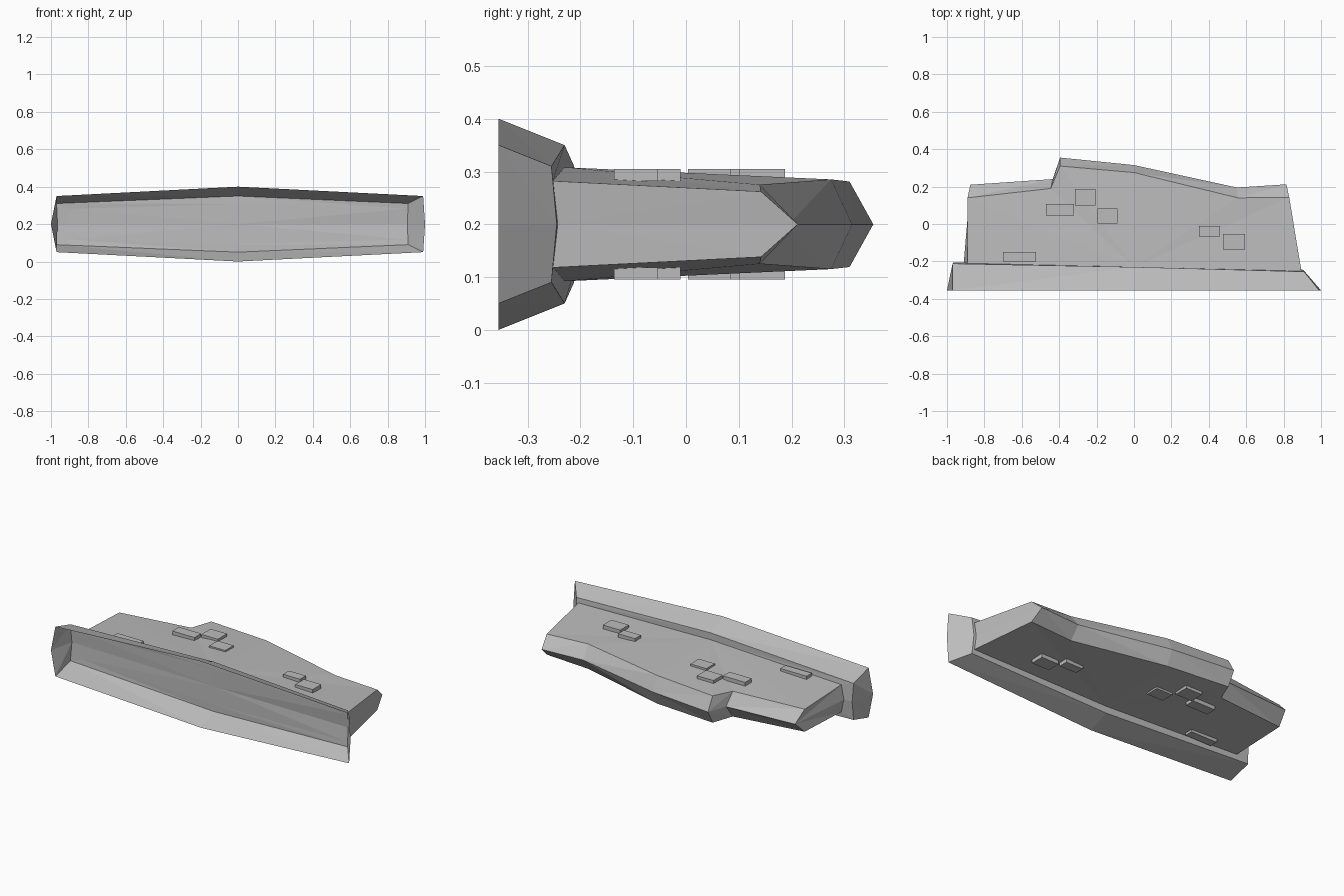
import bpy
import bmesh

cube = bpy.data.objects.get("Cube")
if cube:
    bpy.data.objects.remove(cube, do_unlink=True)

MID = 0.2  # height of the horizontal symmetry plane

grey = bpy.data.materials.new("plain grey")
grey.use_nodes = True
colour = (0.5, 0.5, 0.5, 1)
grey.diffuse_color = colour
grey.node_tree.nodes["Principled BSDF"].inputs["Base Color"].default_value = colour


def finish(bm, name):
    bmesh.ops.remove_doubles(bm, verts=bm.verts, dist=0.0005)
    bmesh.ops.recalc_face_normals(bm, faces=bm.faces)
    mesh = bpy.data.meshes.new(name)
    bm.to_mesh(mesh)
    bm.free()
    mesh.materials.append(grey)
    obj = bpy.data.objects.new(name, mesh)
    bpy.context.collection.objects.link(obj)
    return obj


def flip(p):
    return (p[0], p[1], 2 * MID - p[2])


def ring(bm, upper):
    """Closed ring from its upper half, mirrored below the middle plane."""
    return [bm.verts.new(p) for p in upper + [flip(p) for p in upper[-2:0:-1]]]


def loft(bm, a, b):
    for i in range(len(a)):
        j = (i + 1) % len(a)
        bm.faces.new((a[i], a[j], b[j]))
        bm.faces.new((a[i], b[j], b[i]))


# Flared collar: wide mouth, rear rim, then step in to the hull
mouth = [(-1, -.355, MID), (-.97, -.355, .35), (0, -.355, .4), (.99, -.355, .35), (1, -.355, MID)]
rim = [(-.965, -.205, MID), (-.97, -.212, .31), (0, -.23, .35), (.91, -.255, .31), (.905, -.245, MID)]
neck = [(-.91, -.205, MID), (-.89, -.21, .282), (0, -.23, .308), (.895, -.252, .282), (.89, -.243, MID)]
bm = bmesh.new()
rings = [ring(bm, r) for r in (mouth, rim, neck)]
loft(bm, rings[0], rings[1])
loft(bm, rings[1], rings[2])
finish(bm, "flared_collar")

# Hull: deck fan, with bevelled edge down to the widest outline
deck = [neck[1], (-.89, .14, .268), (-.445, .19, .276), (-.395, .31, .281),
        (0, .275, .285), (.555, .14, .275), (.83, .142, .262), neck[3]]
waist = [neck[0], (-.875, .21, MID), (-.435, .24, MID), (-.395, .355, MID),
         (0, .315, MID), (.55, .195, MID), (.815, .212, MID), neck[4]]
bm = bmesh.new()
for side in (lambda p: p, flip):
    top = [bm.verts.new(side(p)) for p in deck]
    edge = [bm.verts.new(p) for p in waist]
    hub = bm.verts.new(side(neck[2]))
    for i in range(len(deck) - 1):
        bm.faces.new((hub, top[i], top[i + 1]))
        bm.faces.new((top[i], edge[i], edge[i + 1]))
        bm.faces.new((top[i], edge[i + 1], top[i + 1]))
# Bulkhead closing the hull inside the collar
bulk = ring(bm, neck)
centre = bm.verts.new((0, -.228, MID))
for i in range(len(bulk)):
    bm.faces.new((centre, bulk[i], bulk[(i + 1) % len(bulk)]))
finish(bm, "hull")

# Raised deck panels, repeated underneath: x and y extents
panels = [(-.47, -.322, .045, .108), (-.315, -.205, .1, .188), (-.195, -.088, .004, .084),
          (.347, .46, -.066, -.01), (.477, .593, -.136, -.054), (-.7, -.525, -.2, -.15)]
for n, (x0, x1, y0, y1) in enumerate(panels, 1):
    for name, side in (("upper", 1), ("lower", -1)):
        bm = bmesh.new()
        bmesh.ops.create_cube(bm, size=1)
        for v in bm.verts:
            v.co.x = x0 if v.co.x < 0 else x1
            v.co.y = y0 if v.co.y < 0 else y1
            v.co.z = MID + side * (.105 if v.co.z > 0 else .082)
        finish(bm, f"{name}_panel_{n}")
